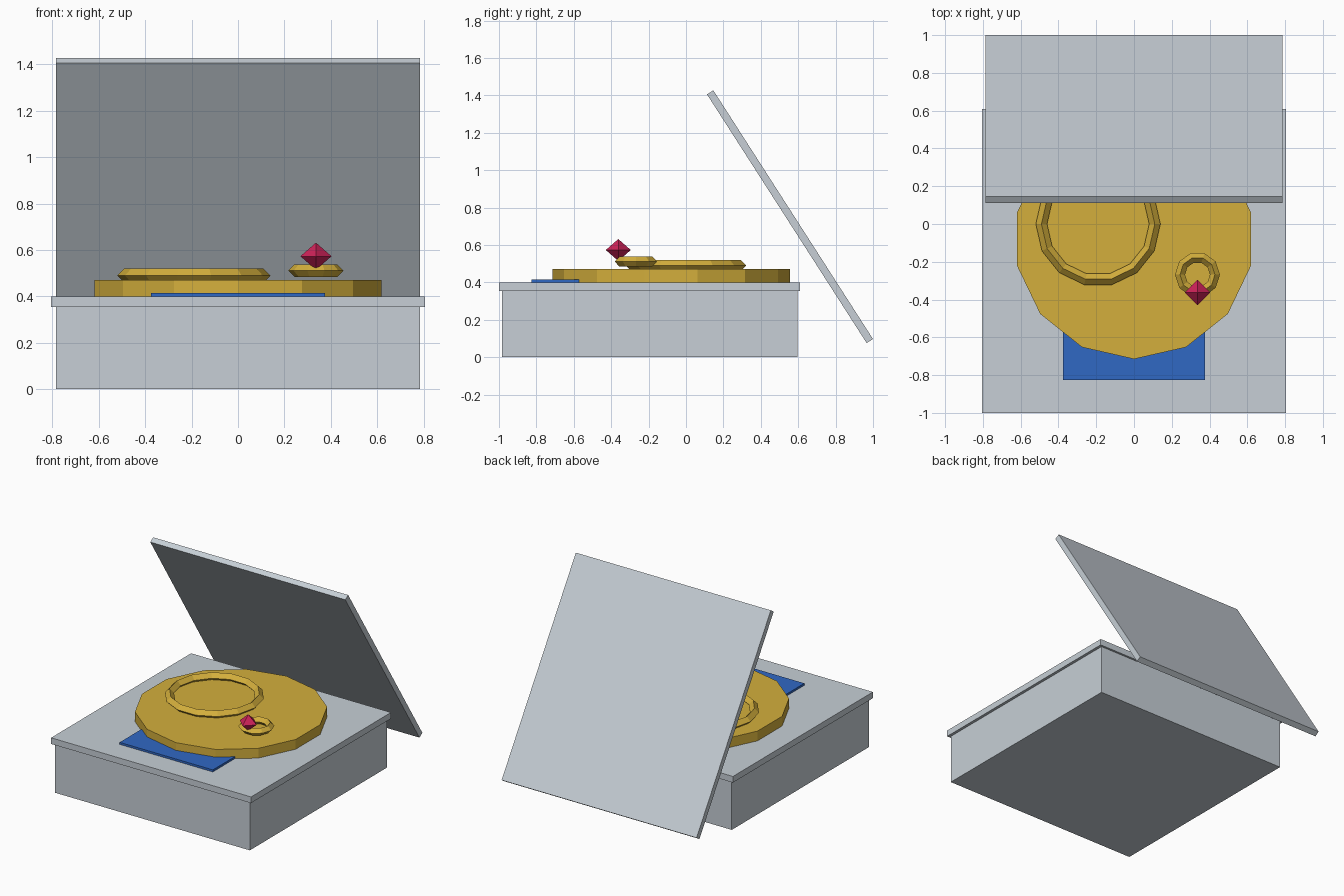
import bpy, math

if "Cube" in bpy.data.objects:
    bpy.data.objects.remove(bpy.data.objects["Cube"])


def srgb(r, g, b):
    def f(c):
        c /= 255
        return c / 12.92 if c <= 0.04045 else ((c + 0.055) / 1.055) ** 2.4
    return (f(r), f(g), f(b), 1.0)


def material(name, *rgb):
    m = bpy.data.materials.new(name)
    m.diffuse_color = srgb(*rgb)
    m.use_nodes = True
    m.node_tree.nodes["Principled BSDF"].inputs["Base Color"].default_value = m.diffuse_color
    return m


silver = material("silver_grey", 199, 207, 214)
gold = material("gold", 212, 175, 60)
blue = material("blue", 48, 104, 196)
ruby = material("ruby_red", 204, 34, 88)


def finish(name, mat):
    ob = bpy.context.object
    ob.name = name
    ob.data.materials.append(mat)
    return ob


def box(name, mat, loc, size, tilt=0.0):
    bpy.ops.mesh.primitive_cube_add(size=1, location=loc, rotation=(tilt, 0, 0))
    ob = finish(name, mat)
    ob.scale = size
    return ob


def ring(name, loc, major, minor, sides):
    bpy.ops.mesh.primitive_torus_add(location=loc, major_radius=major, minor_radius=minor,
                                     major_segments=sides, minor_segments=4)
    bpy.ops.object.shade_flat()
    return finish(name, gold)


# Case: body, overhanging rim slab and tilted lid
box("case_body", silver, (0, -0.195, 0.1785), (1.57, 1.58, 0.357))
box("case_rim", silver, (0, -0.195, 0.3775), (1.61, 1.61, 0.045))
box("case_lid", silver, (0, 0.556, 0.751), (1.57, 1.58, 0.04), -1.0)

# Blue card tucked under the disc
box("blue_card", blue, (0, -0.575, 0.407), (0.75, 0.50, 0.016))

# Gold disc with fourteen sides, a corner facing the front
bpy.ops.mesh.primitive_cylinder_add(vertices=14, radius=0.635, depth=0.072,
                                    location=(0, -0.08, 0.435))
finish("gold_disc", gold)

# Rings with diamond cross-section
ring("large_ring", (-0.19, 0, 0.49), 0.30, 0.03, 14)
ring("small_ring", (0.336, -0.268, 0.511), 0.0925, 0.0265, 10)

# Octahedral gem
bpy.ops.mesh.primitive_cone_add(vertices=4, radius1=0.067, radius2=0, depth=0.0585,
                                end_fill_type='NOTHING', location=(0.336, -0.362, 0.60225))
upper = finish("gem", ruby)
mirror = upper.modifiers.new("lower_half", 'MIRROR')
mirror.use_axis = (False, False, True)
# move the mesh so that its girdle sits on the mirror plane
for v in upper.data.vertices:
    v.co.z += 0.02925
upper.location.z -= 0.02925
